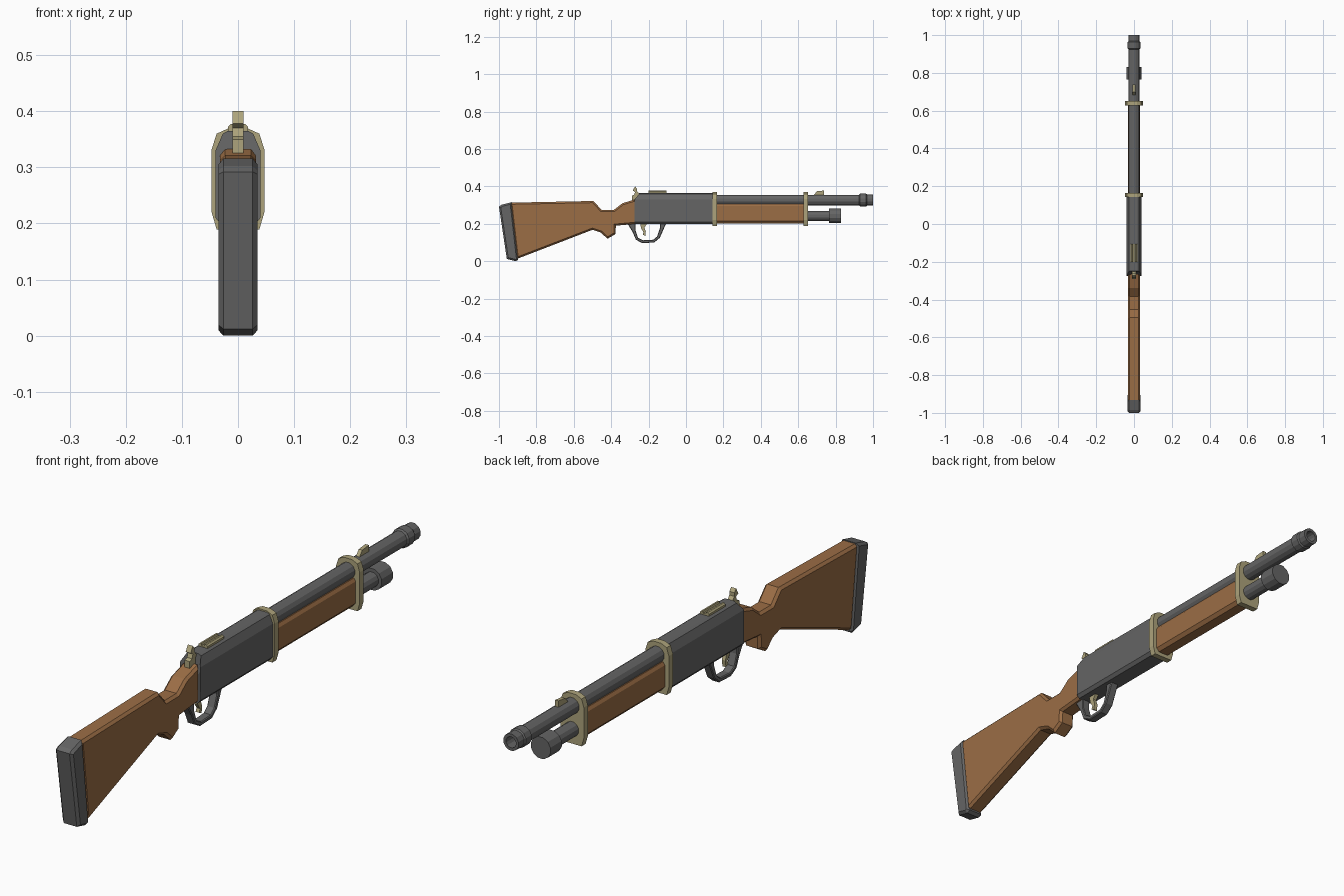
import bpy, bmesh, math

if "Cube" in bpy.data.objects:
    bpy.data.objects.remove(bpy.data.objects["Cube"])


def material(name, rgb):
    m = bpy.data.materials.new(name)
    m.diffuse_color = (*rgb, 1)
    m.use_nodes = True
    m.node_tree.nodes["Principled BSDF"].inputs["Base Color"].default_value = m.diffuse_color
    return m


WOOD = material("wood", (0.33, 0.155, 0.06))
BRASS = material("brass", (0.42, 0.37, 0.2))
STEEL = material("steel", (0.13, 0.13, 0.13))


def finish(bm, name, mat):
    bmesh.ops.recalc_face_normals(bm, faces=bm.faces)
    me = bpy.data.meshes.new(name)
    bm.to_mesh(me)
    bm.free()
    me.materials.append(mat)
    ob = bpy.data.objects.new(name, me)
    bpy.context.collection.objects.link(ob)
    return ob


def plate(name, profile, half, mat, chamfer=0):
    """Side (y, z) outline extruded across x, with chamfered rims."""
    bm = bmesh.new()
    f = bm.faces.new([bm.verts.new((-half, y, z)) for y, z in profile])
    r = bmesh.ops.extrude_face_region(bm, geom=[f])
    for v in r["geom"]:
        if isinstance(v, bmesh.types.BMVert):
            v.co.x = half
    # extrusion keeps the first cap, so both rims exist
    if len([g for g in bm.faces if len(g.verts) == len(profile)]) < 2 and len(profile) != 4:
        bm.faces.new([v for v in f.verts])
    if chamfer:
        rim = [e for e in bm.edges if abs(e.verts[0].co.x - e.verts[1].co.x) < 1e-6]
        bmesh.ops.bevel(bm, geom=rim, offset=chamfer, segments=1, affect='EDGES')
    return finish(bm, name, mat)


def section(name, half_profile, y0, y1, mat):
    """Right half (x, z) cross-section, mirrored and extruded along y."""
    pts = half_profile + [(-x, z) for x, z in reversed(half_profile)]
    bm = bmesh.new()
    a, b = [[bm.verts.new((x, y, z)) for x, z in pts] for y in (y0, y1)]
    bm.faces.new(a)
    bm.faces.new(b)
    for i in range(len(pts)):
        j = (i + 1) % len(pts)
        bm.faces.new((a[i], a[j], b[j], b[i]))
    return finish(bm, name, mat)


def lathe(name, profile, zc, mat, sides=12):
    """(y, radius) profile revolved around the y axis at height zc."""
    bm = bmesh.new()
    rings = []
    for y, r in profile:
        angles = [2 * math.pi * (i + 0.5) / sides for i in range(sides)]
        rings.append([bm.verts.new((r * math.cos(t), y, zc + r * math.sin(t))) for t in angles])
    for a, b in zip(rings, rings[1:]):
        for i in range(sides):
            j = (i + 1) % sides
            bm.faces.new((a[i], a[j], b[j], b[i]))
    bm.faces.new(rings[0])
    bm.faces.new(rings[-1])
    return finish(bm, name, mat)


# Stock and butt pad
plate("stock", [(-0.94, 0.313), (-0.495, 0.322), (-0.452, 0.275), (-0.385, 0.275),
                (-0.34, 0.31), (-0.265, 0.333), (-0.265, 0.2), (-0.375, 0.19),
                (-0.377, 0.145), (-0.42, 0.12), (-0.455, 0.153), (-0.5, 0.168),
                (-0.905, 0.012)], 0.032, WOOD, 0.009)
plate("butt_pad", [(-1, 0.292), (-0.985, 0.302), (-0.932, 0.316), (-0.897, 0.008),
                   (-0.91, 0), (-0.958, 0.012)], 0.035, STEEL, 0.009)

# Receiver, with its upper rear corner sloped
receiver = section("receiver", [(0.03, 0.198), (0.04, 0.21), (0.04, 0.33),
                                (0.027, 0.36), (0.018, 0.365)], -0.275, 0.15, STEEL)
for v in receiver.data.vertices:
    if v.co.y < 0 and v.co.z > 0.35:
        v.co.y = -0.25

# Fore-end and the two brass bands
section("fore_end", [(0.02, 0.203), (0.031, 0.216), (0.031, 0.295), (0.024, 0.306)],
        0.15, 0.635, WOOD)
for name, y in (("rear_band", 0.142), ("front_band", 0.628)):
    section(name, [(0.038, 0.189), (0.047, 0.22), (0.047, 0.332), (0.038, 0.36),
                   (0.016, 0.37)], y, y + 0.023, BRASS)

# Barrel with muzzle ring and bore, magazine tube with cap
lathe("barrel", [(0.1, 0.029), (0.925, 0.029), (0.93, 0.035), (0.963, 0.035), (0.968, 0.031),
                 (1, 0.031), (1, 0.02), (0.9, 0.02)], 0.327, STEEL)
lathe("magazine_tube", [(0.6, 0.027), (0.765, 0.027), (0.765, 0.04), (0.83, 0.04)],
      0.242, STEEL)

# Sights
plate("front_sight", [(0.68, 0.35), (0.70, 0.374), (0.738, 0.378), (0.738, 0.35)], 0.007, BRASS)
section("rear_sight", [(0.018, 0.36), (0.018, 0.372), (0.013, 0.377), (0.007, 0.377),
                       (0.005, 0.37)], -0.2, -0.105, BRASS)

# Hammer, trigger and guard
plate("hammer", [(-0.245, 0.32), (-0.25, 0.36), (-0.262, 0.375), (-0.262, 0.388),
                 (-0.272, 0.4), (-0.285, 0.378), (-0.272, 0.37), (-0.277, 0.355),
                 (-0.29, 0.35), (-0.29, 0.32)], 0.01, BRASS)
plate("trigger", [(-0.245, 0.205), (-0.24, 0.175), (-0.227, 0.155), (-0.232, 0.142),
                  (-0.218, 0.135), (-0.215, 0.16), (-0.222, 0.18), (-0.205, 0.205)],
      0.007, BRASS)
plate("trigger_guard", [(-0.315, 0.205), (-0.285, 0.155), (-0.268, 0.115), (-0.235, 0.097),
                        (-0.17, 0.1), (-0.14, 0.125), (-0.105, 0.205), (-0.14, 0.205),
                        (-0.14, 0.175), (-0.155, 0.132), (-0.175, 0.115), (-0.23, 0.112),
                        (-0.256, 0.125), (-0.27, 0.165), (-0.27, 0.205)],
      0.016, STEEL, 0.003)
